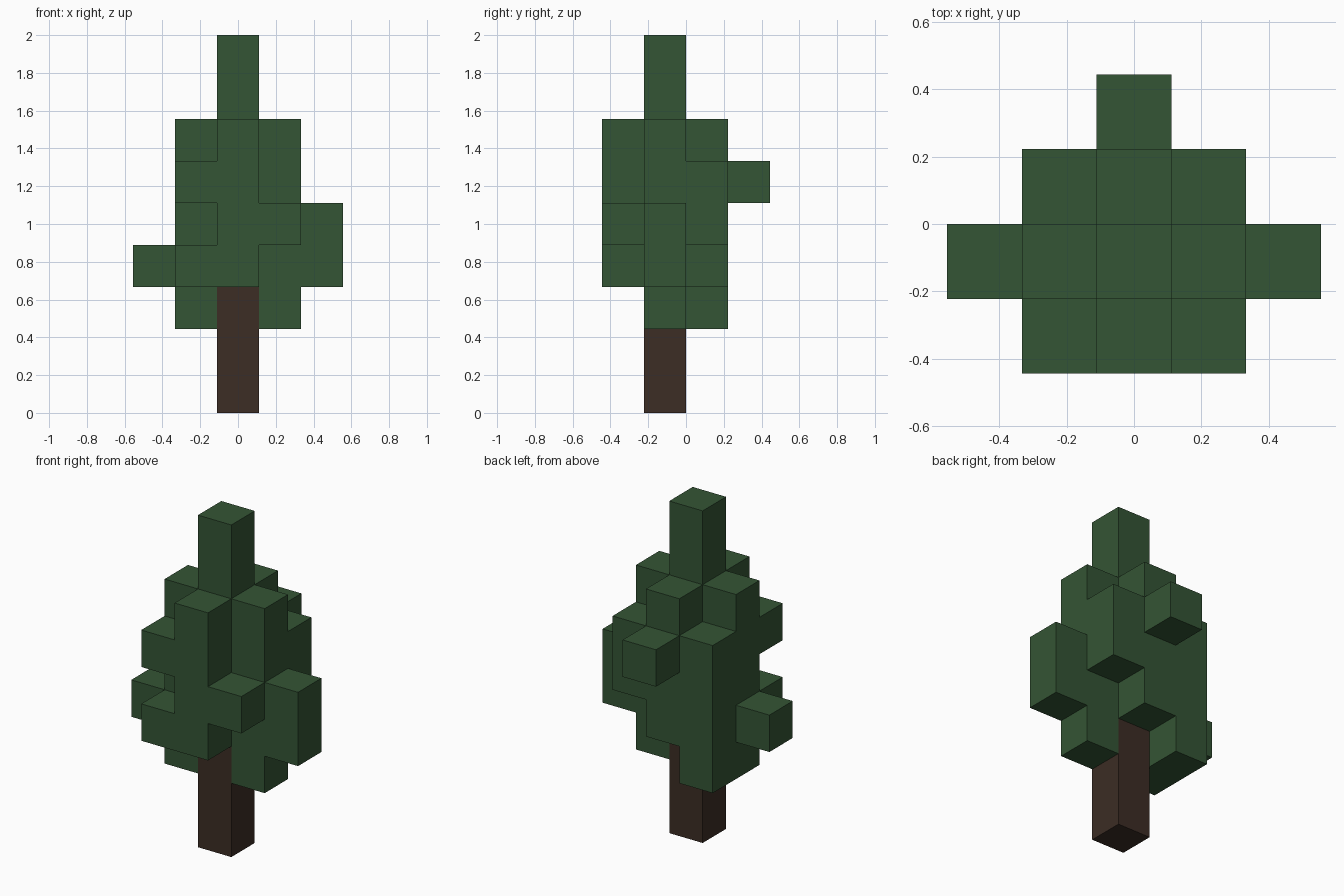
import bpy
import bmesh
from mathutils import Vector

if "Cube" in bpy.data.objects:
    bpy.data.objects.remove(bpy.data.objects["Cube"], do_unlink=True)

UNIT = 2 / 9  # the tree is nine blocks tall


def make_material(name, color):
    mat = bpy.data.materials.new(name)
    mat.use_nodes = True
    mat.diffuse_color = color
    bsdf = mat.node_tree.nodes["Principled BSDF"]
    bsdf.inputs["Base Color"].default_value = color
    bsdf.inputs["Roughness"].default_value = 0.9
    return mat


def column(x, y, bottom, top):
    """Stack of block cells from layer bottom up to, not including, top."""
    return {(x, y, z) for z in range(bottom, top)}


def build_blocks(name, cells, solid, mat):
    """Weld the cells into one shell, leaving out faces hidden inside solid."""
    bm = bmesh.new()
    for cell in cells:
        center = Vector((cell[0], cell[1] - 1.5, cell[2] + 0.5))
        for axis in range(3):
            for sign in (-1, 1):
                step = Vector((0, 0, 0))
                step[axis] = sign
                if tuple(int(c + s) for c, s in zip(cell, step)) in solid:
                    continue
                side = Vector((0, 0, 0))
                side[(axis + 1) % 3] = 1
                up = step.cross(side)
                corners = (side + up, up - side, -side - up, side - up)
                bm.faces.new([bm.verts.new((center + (step + c) / 2) * UNIT)
                              for c in corners])
    bmesh.ops.remove_doubles(bm, verts=bm.verts, dist=UNIT / 100)
    mesh = bpy.data.meshes.new(name)
    bm.to_mesh(mesh)
    bm.free()
    mesh.materials.append(mat)
    obj = bpy.data.objects.new(name, mesh)
    bpy.context.collection.objects.link(obj)
    return obj


# Trunk
trunk = column(0, 1, 0, 3)

# Crown: central spire and the two full side columns
crown = column(0, 1, 3, 9)
for side in (-1, 1):
    crown |= column(side, 1, 2, 7)

# Front clumps
crown |= column(0, 0, 3, 7)
crown |= column(-1, 0, 3, 4) | column(-1, 0, 5, 6) | column(1, 0, 4, 5)

# Back clumps
crown |= column(0, 2, 3, 7) | column(-1, 2, 2, 6) | column(1, 2, 4, 6)

# Outermost tufts
crown |= column(0, 3, 5, 6) | column(-2, 1, 3, 4) | column(2, 1, 3, 5)

bark = make_material("dark brown bark", (0.045, 0.026, 0.018, 1))
leaves = make_material("dark green leaves", (0.034, 0.089, 0.035, 1))
build_blocks("trunk", trunk, trunk | crown, bark)
build_blocks("leaf_crown", crown, trunk | crown, leaves)
